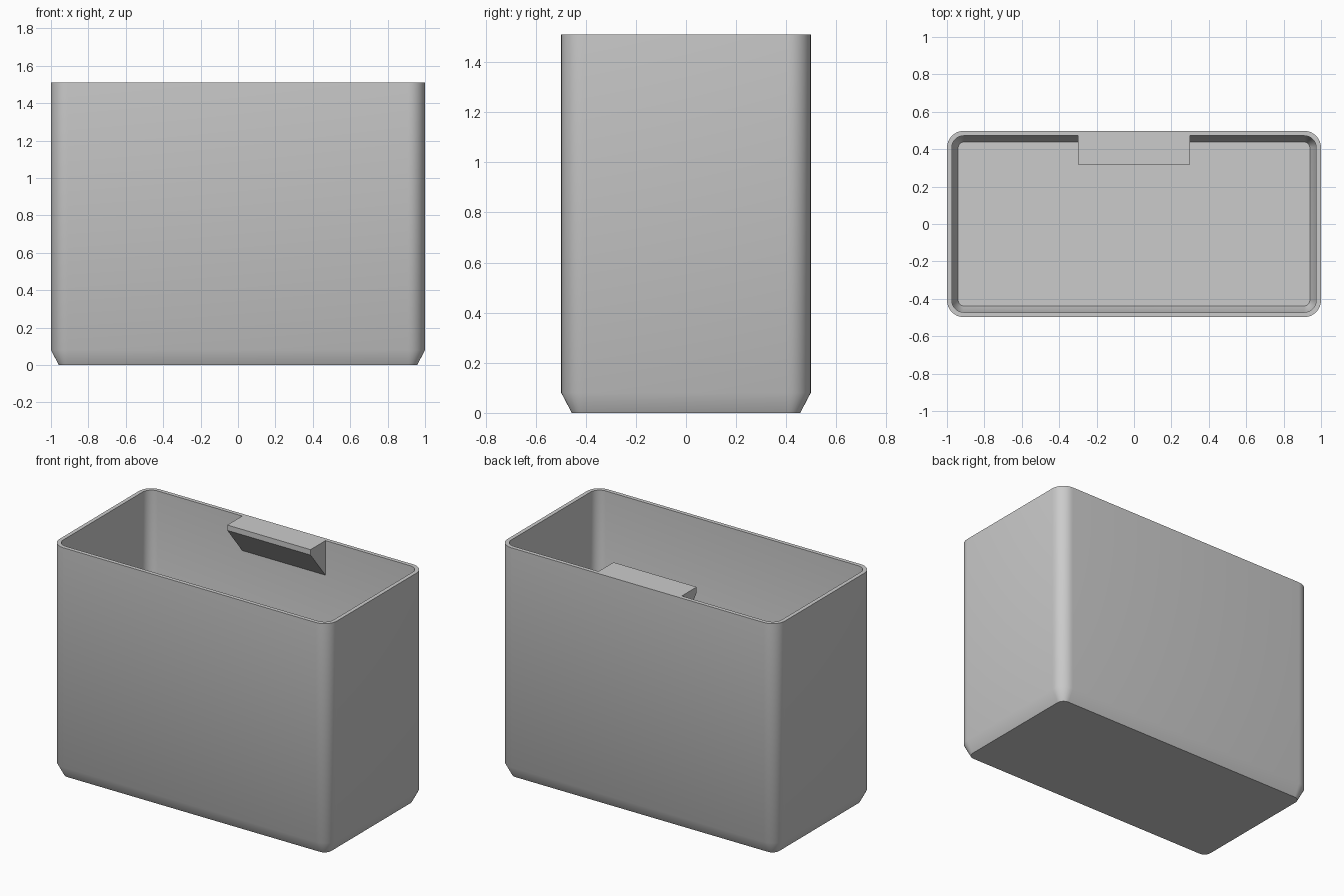
import bpy, bmesh
from math import cos, sin, pi, radians

cube = bpy.data.objects.get("Cube")
if cube:
    bpy.data.objects.remove(cube)

HALF_X, HALF_Y, HEIGHT = 1.0, 0.498, 1.51
RADIUS, WALL, STEPS = 0.09, 0.026, 8

grey = bpy.data.materials.new("light_grey_plastic")
colour = (0.6, 0.6, 0.6, 1)
grey.use_nodes = True
grey.diffuse_color = colour
grey.node_tree.nodes["Principled BSDF"].inputs["Base Color"].default_value = colour


def finish(bm, name):
    bmesh.ops.recalc_face_normals(bm, faces=bm.faces)
    mesh = bpy.data.meshes.new(name)
    bm.to_mesh(mesh)
    bm.free()
    mesh.materials.append(grey)
    obj = bpy.data.objects.new(name, mesh)
    bpy.context.collection.objects.link(obj)
    bpy.ops.object.select_all(action='DESELECT')
    obj.select_set(True)
    bpy.context.view_layer.objects.active = obj
    bpy.ops.object.shade_smooth_by_angle(angle=radians(32))
    return obj


def rounded_ring(bm, inset, z):
    """Rounded rectangle, moved inward from the outer wall by inset."""
    r = RADIUS - inset
    cx, cy = HALF_X - RADIUS, HALF_Y - RADIUS
    ring = []
    for corner, (sx, sy) in enumerate([(1, 1), (-1, 1), (-1, -1), (1, -1)]):
        for i in range(STEPS + 1):
            a = pi / 2 * (corner + i / STEPS)
            ring.append(bm.verts.new((sx * cx + r * cos(a), sy * cy + r * sin(a), z)))
    return ring


# Bin shell: outside from the base up, over the rim, inside down to the floor
profile = [(0.042, 0), (0, 0.08), (0, HEIGHT), (WALL, HEIGHT), (WALL, 0.1), (0.06, 0.03)]
bm = bmesh.new()
rings = [rounded_ring(bm, inset, z) for inset, z in profile]
for low, high in zip(rings, rings[1:]):
    for i in range(len(low)):
        j = (i + 1) % len(low)
        bm.faces.new((low[i], low[j], high[j], high[i]))
bm.faces.new(rings[0][::-1])
bm.faces.new(rings[-1])
finish(bm, "bin_shell")

# Hanging tab: wedge on the inside of the back wall, flush with the rim
inner_y, front_y = HALF_Y - WALL, 0.318
side = [(inner_y, HEIGHT), (front_y, HEIGHT), (front_y, HEIGHT - 0.035), (inner_y, HEIGHT - 0.225)]
bm = bmesh.new()
face = bm.faces.new([bm.verts.new((-0.3, y, z)) for y, z in side])
extruded = bmesh.ops.extrude_face_region(bm, geom=[face])["geom"]
bmesh.ops.translate(bm, vec=(0.6, 0, 0),
                    verts=[g for g in extruded if isinstance(g, bmesh.types.BMVert)])
finish(bm, "back_tab")
